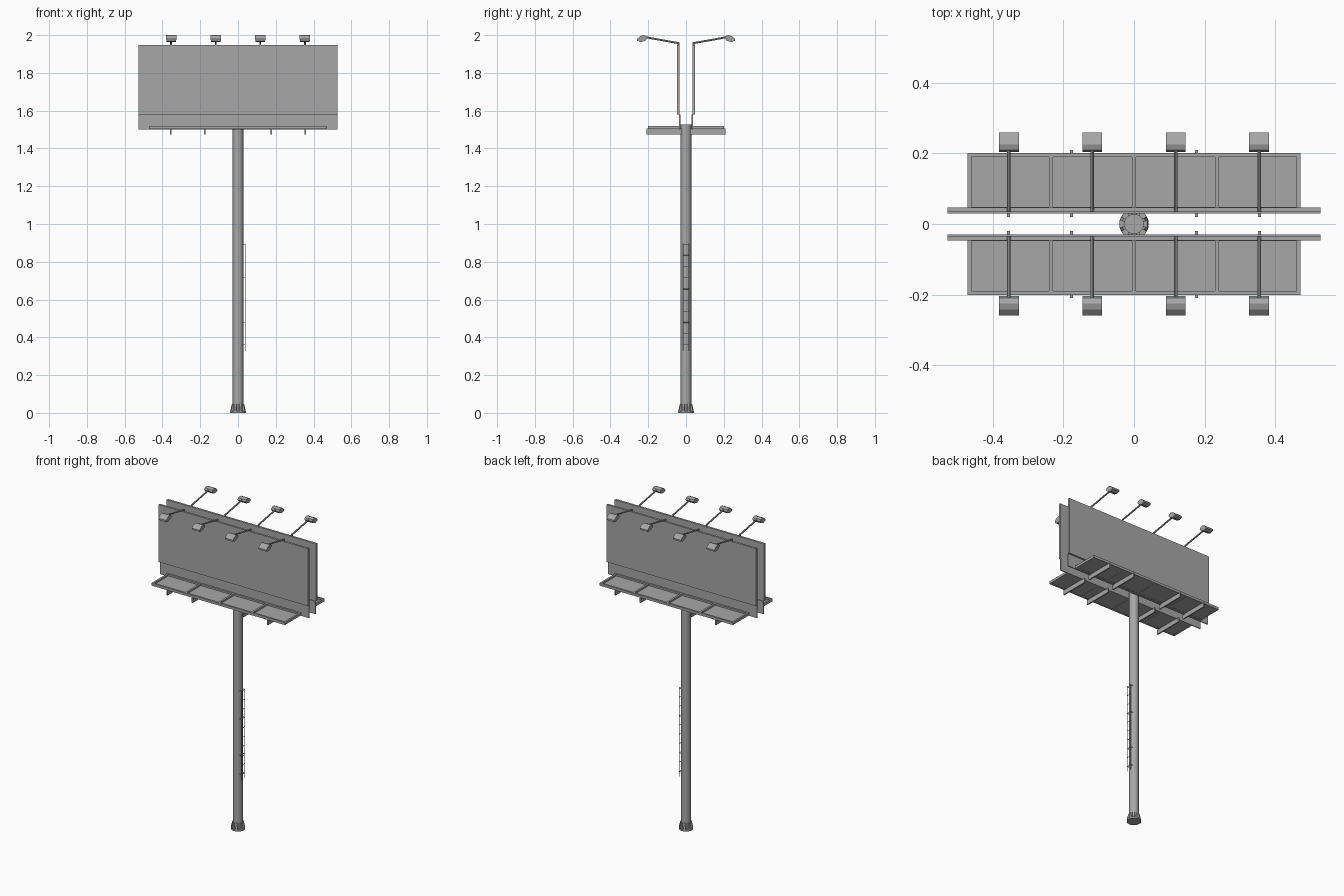
import bpy, bmesh, math
from mathutils import Vector

if "Cube" in bpy.data.objects:
    bpy.data.objects.remove(bpy.data.objects["Cube"])

# one dark grey paint for all parts
paint = bpy.data.materials.new("dark_grey_paint")
paint.diffuse_color = (0.39, 0.39, 0.39, 1)
paint.use_nodes = True
paint.node_tree.nodes["Principled BSDF"].inputs["Base Color"].default_value = paint.diffuse_color


def finish(name, bm, smooth=False):
    bmesh.ops.recalc_face_normals(bm, faces=bm.faces)
    me = bpy.data.meshes.new(name)
    bm.to_mesh(me)
    bm.free()
    me.materials.append(paint)
    ob = bpy.data.objects.new(name, me)
    bpy.context.collection.objects.link(ob)
    if smooth:
        bpy.ops.object.select_all(action='DESELECT')
        ob.select_set(True)
        bpy.context.view_layer.objects.active = ob
        bpy.ops.object.shade_smooth_by_angle(angle=math.radians(35))
    return ob


def box(bm, x0, x1, y0, y1, z0, z1):
    vs = bmesh.ops.create_cube(bm, size=1)['verts']
    for v in vs:
        v.co = Vector(((x0 + x1) / 2 + v.co.x * (x1 - x0),
                       (y0 + y1) / 2 + v.co.y * (y1 - y0),
                       (z0 + z1) / 2 + v.co.z * (z1 - z0)))


def rod(bm, a, b, r, sides=8):
    a, b = Vector(a), Vector(b)
    vs = bmesh.ops.create_cone(bm, cap_ends=True, segments=sides, radius1=r,
                               radius2=r, depth=(b - a).length)['verts']
    q = (b - a).to_track_quat('Z', 'Y')
    for v in vs:
        v.co = q @ v.co + (a + b) / 2


def prism(bm, lo, hi):
    # closed solid between two matching outlines
    a = [bm.verts.new(p) for p in lo]
    b = [bm.verts.new(p) for p in hi]
    n = len(a)
    bm.faces.new(a)
    bm.faces.new(b[::-1])
    for i in range(n):
        bm.faces.new((a[i], b[i], b[(i + 1) % n], a[(i + 1) % n]))


# pole
bm = bmesh.new()
rod(bm, (0, 0, 0), (0, 0, 1.528), 0.028, 24)
finish("pole", bm, True)

# base flange with tapered ribs
bm = bmesh.new()
rod(bm, (0, 0, 0), (0, 0, 0.01), 0.042, 24)
finish("base_flange", bm, True)
bm = bmesh.new()
for i in range(8):
    t = (i + 0.5) * math.pi / 4
    d, s = Vector((math.cos(t), math.sin(t), 0)), Vector((-math.sin(t), math.cos(t), 0))
    prof = [(0.024, 0.005), (0.041, 0.005), (0.041, 0.015), (0.033, 0.047), (0.024, 0.047)]
    prism(bm, [d * r + s * 0.005 + Vector((0, 0, z)) for r, z in prof],
          [d * r - s * 0.005 + Vector((0, 0, z)) for r, z in prof])
finish("base_ribs", bm)

# ladder on the right of the pole
bm = bmesh.new()
for y in (-0.015, 0.015):
    box(bm, 0.0365, 0.0395, y - 0.0015, y + 0.0015, 0.327, 0.898)
    for z in (0.36, 0.48, 0.715, 0.893):
        box(bm, 0.020, 0.038, y - 0.0012, y + 0.0012, z - 0.0015, z + 0.0015)
for i in range(10):
    z = 0.36 + i * 0.0592
    rod(bm, (0.038, -0.015, z), (0.038, 0.015, z), 0.0015, 6)
finish("ladder", bm)

# everything on the sign is built once per side
for side, s in (("front", -1), ("back", 1)):
    def sbox(bm, x0, x1, y0, y1, z0, z1):
        box(bm, x0, x1, min(s * y0, s * y1), max(s * y0, s * y1), z0, z1)

    # advertising panel and the apron below it
    bm = bmesh.new()
    sbox(bm, -0.528, 0.528, 0.034, 0.047, 1.580, 1.947)
    finish(side + "_panel", bm)
    bm = bmesh.new()
    sbox(bm, -0.528, 0.528, 0.030, 0.036, 1.499, 1.580)
    finish(side + "_apron", bm)

    # walkway deck with raised frame
    bm = bmesh.new()
    sbox(bm, -0.471, 0.471, 0.034, 0.20, 1.504, 1.509)
    finish(side + "_walkway_deck", bm)
    bm = bmesh.new()
    for y in (0.036, 0.189):
        sbox(bm, -0.472, 0.472, y, y + 0.012, 1.503, 1.519)
    for x in (-0.466, -0.235, 0, 0.235, 0.466):
        sbox(bm, x - 0.006, x + 0.006, 0.044, 0.192, 1.503, 1.5188)
    finish(side + "_walkway_frame", bm)

    # support beams under the walkway
    bm = bmesh.new()
    for x in (-0.355, -0.177, 0.177, 0.355):
        sbox(bm, x - 0.004, x + 0.004, 0.020, 0.209, 1.475, 1.505)
    finish(side + "_support_beams", bm)

    # lamp arms and heads
    arms, heads = bmesh.new(), bmesh.new()
    prof = [(0.204, 1.984), (0.210, 1.995), (0.225, 2.0), (0.242, 1.995),
            (0.259, 1.980), (0.259, 1.970), (0.240, 1.963), (0.214, 1.971)]
    for x in (-0.354, -0.118, 0.118, 0.354):
        rod(arms, (x, s * 0.036, 1.957), (x, s * 0.215, 1.989), 0.005)
        rod(arms, (x, s * 0.039, 1.93), (x, s * 0.039, 1.960), 0.005)
        w = [0.028 if z > 1.975 else 0.025 for y, z in prof]
        prism(heads, [(x - k, s * y, z) for k, (y, z) in zip(w, prof)],
              [(x + k, s * y, z) for k, (y, z) in zip(w, prof)])
    finish(side + "_lamp_arms", arms, True)
    finish(side + "_lamp_heads", heads)
